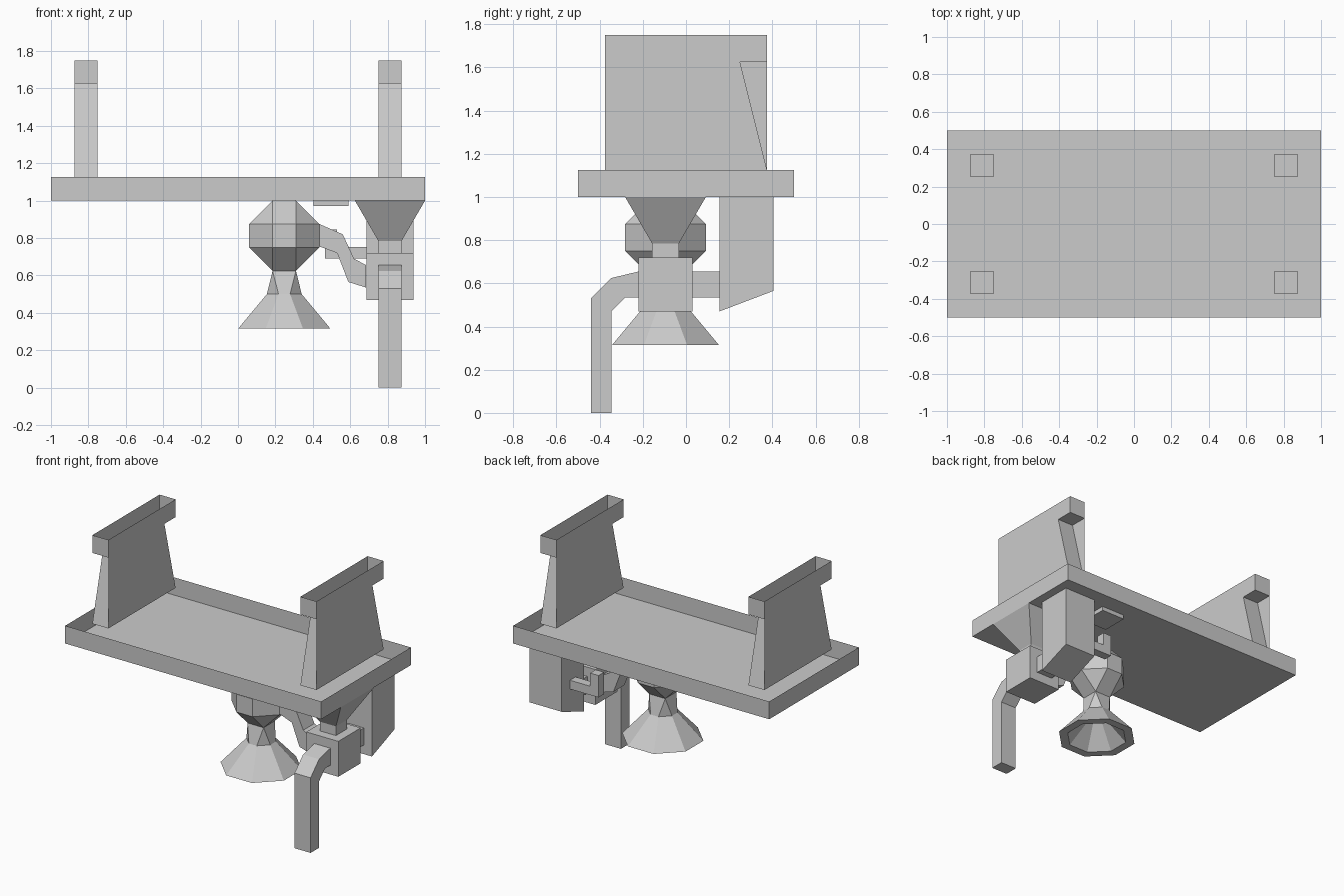
import bpy, bmesh

if "Cube" in bpy.data.objects:
    bpy.data.objects.remove(bpy.data.objects["Cube"])


def finish(name, bm):
    bmesh.ops.remove_doubles(bm, verts=bm.verts, dist=0.0005)
    bmesh.ops.recalc_face_normals(bm, faces=bm.faces)
    mesh = bpy.data.meshes.new(name)
    bm.to_mesh(mesh)
    bm.free()
    ob = bpy.data.objects.new(name, mesh)
    bpy.context.collection.objects.link(ob)
    return ob


def loft(name, rings, caps=(True, True)):
    """Join rings of equal point count with quads, capping the ends if asked."""
    bm = bmesh.new()
    vs = [[bm.verts.new(p) for p in ring] for ring in rings]
    n = len(rings[0])
    for a, b in zip(vs, vs[1:]):
        for i in range(n):
            j = (i + 1) % n
            bm.faces.new((a[i], a[j], b[j], b[i]))
    if caps[0]:
        bm.faces.new(vs[0][::-1])
    if caps[1]:
        bm.faces.new(vs[-1])
    return finish(name, bm)


def rect(x0, x1, y0, y1, z):
    return [(x0, y0, z), (x1, y0, z), (x1, y1, z), (x0, y1, z)]


def box(name, x, y, z, caps=(True, True)):
    return loft(name, [rect(*x, *y, z[0]), rect(*x, *y, z[1])], caps)


def prism_x(name, yz, x0, x1):
    return loft(name, [[(x, y, z) for y, z in yz] for x in (x0, x1)])


def prism_y(name, xz, y0, y1):
    return loft(name, [[(x, y, z) for x, z in xz] for y in (y0, y1)])


def octagon(a, b, z, cx=0.2475, cy=-0.095):
    pts = [(a, b), (b, a), (-b, a), (-a, b), (-a, -b), (-b, -a), (b, -a), (a, -b)]
    return [(cx + x, cy + y, z) for x, y in pts]


# Open shallow tray
box("tray", (-1, 1), (-0.5, 0.5), (1.0, 1.125), (True, False))


# End brackets: open-topped shells, each made of two halves turned 180 degrees
def bracket(name, cx):
    bm = bmesh.new()
    end = [(-0.375, 1.125), (-0.25, 1.625), (-0.375, 1.625), (-0.375, 1.75)]
    side = [(-0.375, 1.125), (0.375, 1.125), (0.25, 1.625),
            (0.375, 1.625), (0.375, 1.75), (-0.375, 1.75)]
    for s in (1, -1):
        def v(x, y, z):
            return bm.verts.new((cx + s * x, s * y, z))
        for (y0, z0), (y1, z1) in zip(end, end[1:]):
            bm.faces.new((v(-.0625, y0, z0), v(.0625, y0, z0),
                          v(.0625, y1, z1), v(-.0625, y1, z1)))
        bm.faces.new([v(.0625, y, z) for y, z in side])
    finish(name, bm)


for label, cx in (("left", -0.8125), ("right", 0.8125)):
    bracket(label + "_bracket", cx)

# Bulb, neck and hollow bell in one lofted body
loft("bulb_and_bell", [
    octagon(.0625, .0625, 1.0), octagon(.1875, .0625, .875),
    octagon(.1875, .0625, .75), octagon(.0625, .0625, .625),
    octagon(.093, .031, .5), octagon(.247, .1, .315),
    octagon(.19, .077, .315), octagon(.06, .02, .47)])

# Bent arm between bulb and valve
prism_y("bent_arm", [
    (.435, .875), (.56, .82), (.62, .69), (.685, .655),
    (.685, .535), (.59, .565), (.53, .72), (.435, .755)], -.157, -.033)

# Funnel under the tray leading into the valve cube
loft("funnel", [
    rect(.625, 1.0, -.282, .092, 1.0), rect(.75, .875, -.157, -.033, .785),
    rect(.75, .875, -.157, -.033, .72)])
box("valve_cube", (.6875, .9375), (-.22, .03), (.47, .72))
box("connector", (.75, .875), (.03, .155), (.535, .655))

# Outlet pipe reaching the ground
prism_x("outlet_pipe", [
    (-.22, .655), (-.345, .625), (-.44, .53), (-.44, 0),
    (-.345, 0), (-.345, .47), (-.28, .535), (-.22, .535)], .75, .875)

# Tall tank with a sloping base
prism_x("tank", [(.155, 1.0), (.155, .47), (.405, .565), (.405, 1.0)], .6875, .9375)

# Small nozzle hook and the plate above it
prism_y("nozzle", [(.6875, .69), (.465, .69), (.465, .845), (.53, .845),
                   (.53, .752), (.6875, .752)], .25, .312)
box("burner_plate", (.405, .59), (.187, .375), (.97, 1.0))
